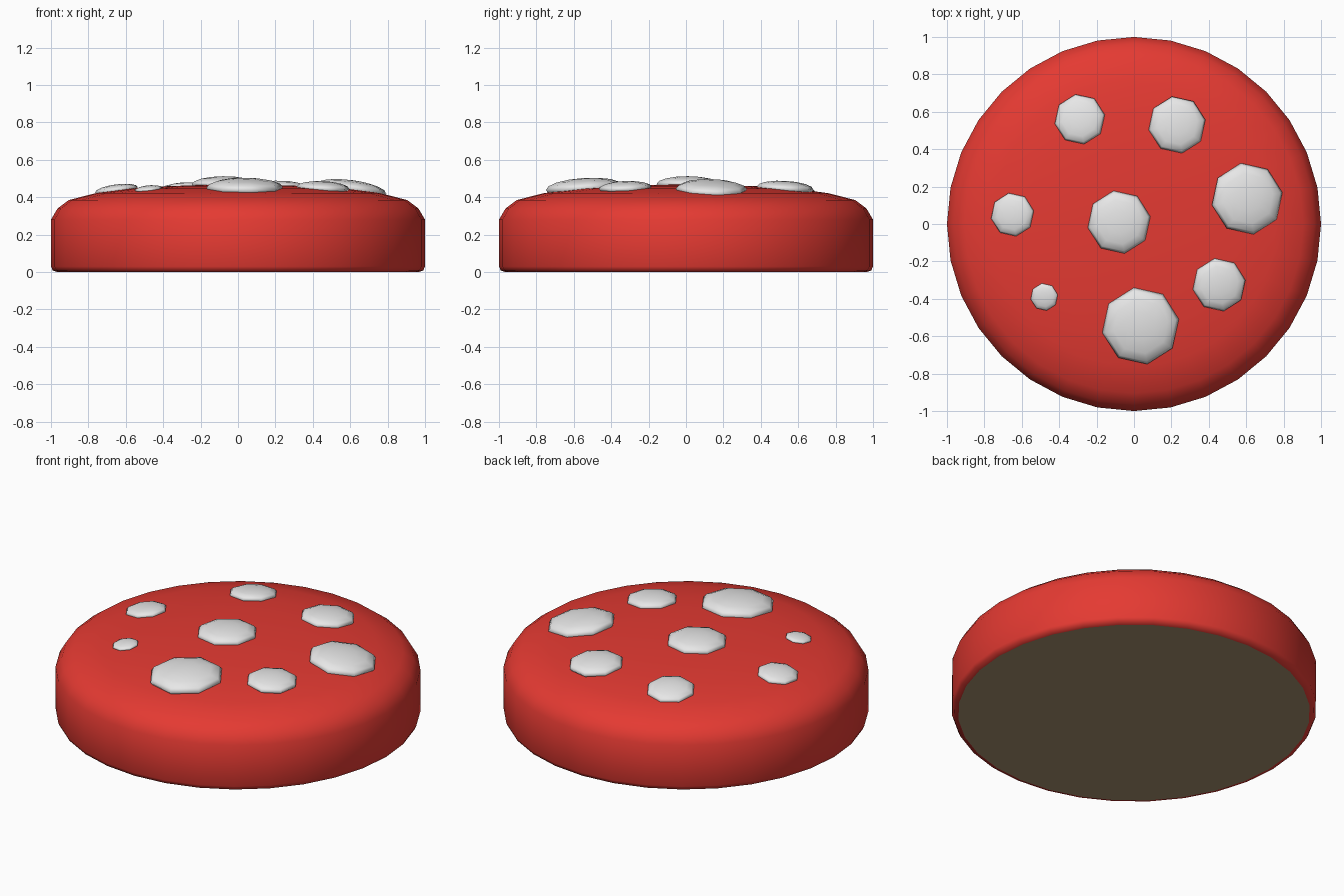
import bpy, bmesh, math
from mathutils import Vector, Matrix

if "Cube" in bpy.data.objects:
    bpy.data.objects.remove(bpy.data.objects["Cube"])


def material(name, rgb):
    m = bpy.data.materials.new(name)
    m.diffuse_color = (*rgb, 1)
    m.use_nodes = True
    m.node_tree.nodes["Principled BSDF"].inputs["Base Color"].default_value = m.diffuse_color
    return m


RED = material("red", (0.78, 0.042, 0.032))
WHITE = material("white", (0.8, 0.8, 0.8))
BROWN = material("brown", (0.40, 0.29, 0.16))

# Cap profile (radius, height) from the underside rim to the top
PROFILE = [(0.965, 0.0), (0.99, 0.008), (1.0, 0.03), (1.0, 0.28), (0.965, 0.34),
           (0.905, 0.385), (0.76, 0.422), (0.58, 0.446), (0.38, 0.459), (0.18, 0.466)]
TOP = 0.468
SEGMENTS = 32


def surface(r):
    """Height and slope of the cap's upper face at radius r."""
    pts = PROFILE[5:] + [(0, TOP)]
    for (r0, z0), (r1, z1) in zip(pts, pts[1:]):
        if r >= r1:
            slope = (z0 - z1) / (r0 - r1)
            return z1 + slope * (r - r1), slope


def finish(bm, name, mats):
    bmesh.ops.recalc_face_normals(bm, faces=bm.faces)
    for f in bm.faces:
        f.smooth = True
    me = bpy.data.meshes.new(name)
    bm.to_mesh(me)
    bm.free()
    for m in mats:
        me.materials.append(m)
    ob = bpy.data.objects.new(name, me)
    bpy.context.collection.objects.link(ob)
    return ob


# Cap: lathed shell with a flat brown underside
bm = bmesh.new()
rings = [[bm.verts.new((r * math.cos(math.tau * i / SEGMENTS),
                        r * math.sin(math.tau * i / SEGMENTS), z))
          for i in range(SEGMENTS)] for r, z in PROFILE]
for a, b in zip(rings, rings[1:]):
    for i in range(SEGMENTS):
        j = (i + 1) % SEGMENTS
        bm.faces.new((a[i], a[j], b[j], b[i]))
apex = bm.verts.new((0, 0, TOP))
for i in range(SEGMENTS):
    bm.faces.new((rings[-1][i], rings[-1][(i + 1) % SEGMENTS], apex))
under = bm.faces.new(rings[0][::-1])
under.material_index = 1
# keep the underside rim crisp
for e in under.edges:
    e.smooth = False
finish(bm, "cap", [RED, BROWN])

# Spots: flattened eight-sided domes lying along the cap surface (x, y, radius)
SPOTS = [(-0.29, 0.56, 0.136), (0.23, 0.53, 0.154), (0.605, 0.135, 0.193),
         (-0.65, 0.05, 0.117), (-0.08, 0.01, 0.170), (-0.48, -0.39, 0.074),
         (0.455, -0.325, 0.143), (0.035, -0.545, 0.208)]
for n, (x, y, r) in enumerate(SPOTS, 1):
    d = math.hypot(x, y)
    z, slope = surface(d)
    normal = Vector((-slope * x / d, -slope * y / d, 1)).normalized()
    tilt = Vector((0, 0, 1)).rotation_difference(normal).to_matrix().to_4x4()
    bm = bmesh.new()
    bmesh.ops.create_uvsphere(
        bm, u_segments=8, v_segments=8, radius=r,
        matrix=Matrix.Translation((x, y, z + 0.003)) @ tilt
        @ Matrix.Diagonal((1, 1, 0.25, 1)) @ Matrix.Rotation(math.radians(10), 4, 'Z'))
    finish(bm, f"spot_{n}", [WHITE])
